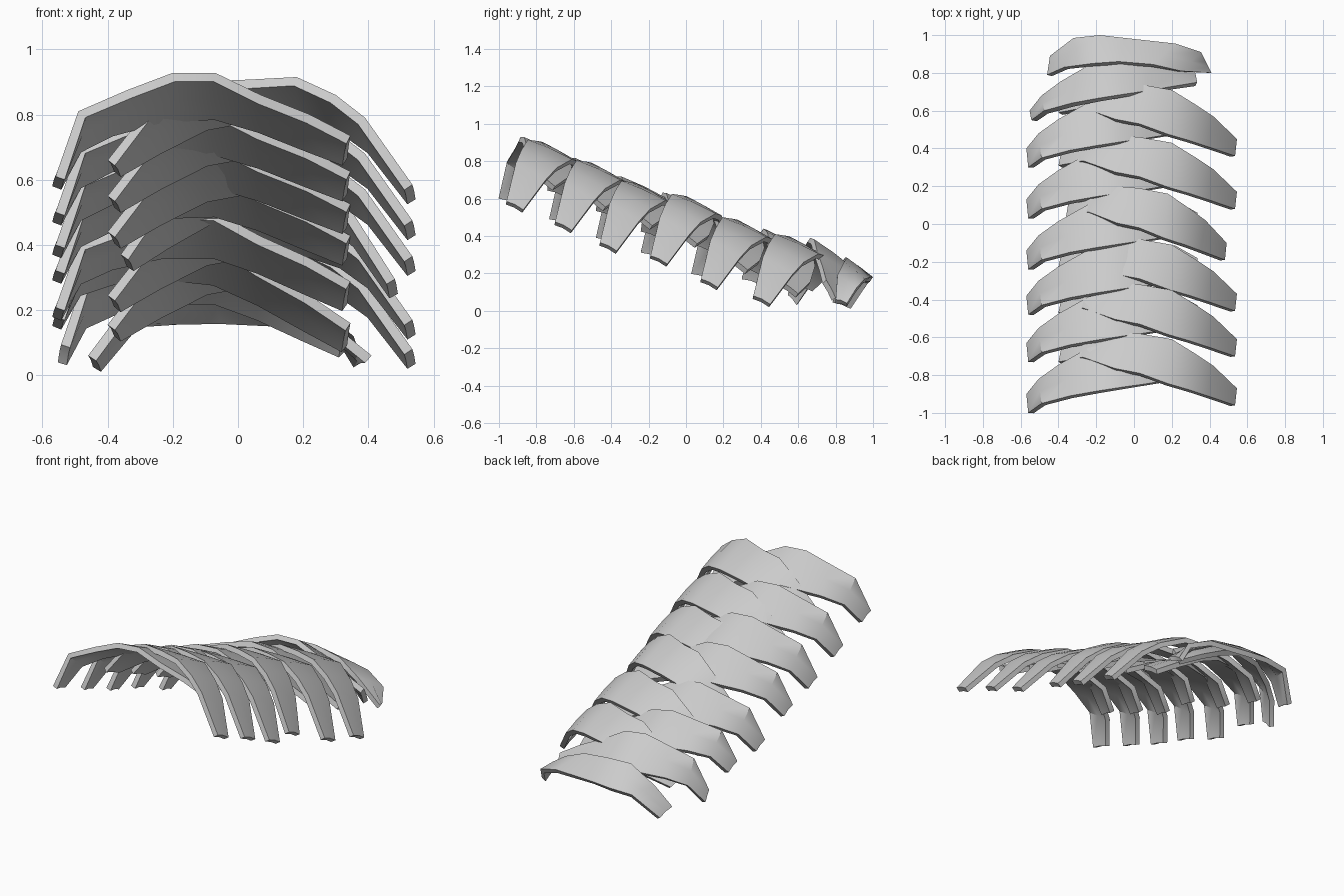
import bpy
import math

if "Cube" in bpy.data.objects:
    bpy.data.objects.remove(bpy.data.objects["Cube"])

# front edge and back edge of each plate's outer surface, left to right
LEFT_FRONT = [(-.56, -1.0, .61), (-.49, -.95, .81), (-.34, -.91, .875), (-.20, -.885, .928),
              (-.07, -.865, .928), (.07, -.845, .86), (.22, -.82, .80), (.345, -.80, .735)]
LEFT_BACK = [(-.57, -.90, .58), (-.505, -.82, .70), (-.40, -.745, .755), (-.24, -.655, .80),
             (-.07, -.62, .81), (.07, -.61, .77), (.22, -.635, .71), (.335, -.70, .665)]
RIGHT_FRONT = [(-.40, -.73, .66), (-.27, -.705, .825), (-.10, -.765, .902), (.03, -.79, .907),
               (.18, -.845, .915), (.30, -.88, .86), (.39, -.91, .79), (.535, -.96, .585)]
RIGHT_BACK = [(-.38, -.63, .625), (-.25, -.55, .70), (-.10, -.57, .775), (.03, -.58, .80),
              (.20, -.61, .81), (.33, -.69, .765), (.42, -.75, .70), (.545, -.87, .54)]
CAP_FRONT = [(-.46, .79, .06), (-.37, .83, .18), (-.22, .85, .285), (-.08, .86, .285),
             (.10, .845, .26), (.25, .81, .19), (.41, .80, .06)]
CAP_BACK = [(-.445, .89, .025), (-.32, .985, .17), (-.18, 1.0, .18), (-.05, .985, .18),
            (.22, .955, .17), (.355, .91, .12), (.38, .86, .04)]


def plate(name, front, back, dy=0, dz=0, sx=1, roll=0, back_dy=0, back_dz=0):
    """Curved band between two edges, thickened inwards."""
    n = len(front)

    def place(p, t):
        return (p[0] * sx, p[1] + dy + back_dy * t,
                p[2] + dz + back_dz * t + roll * p[0])

    fr = [place(p, 0) for p in front]
    bk = [place(p, 1) for p in back]
    # slightly raised middle row gives the band its shallow crown
    mid = [((a[0] + b[0]) / 2, (a[1] + b[1]) / 2, (a[2] + b[2]) / 2 + .006)
           for a, b in zip(fr, bk)]
    faces = [(r * n + i, r * n + i + 1, (r + 1) * n + i + 1, (r + 1) * n + i)
             for r in range(2) for i in range(n - 1)]
    me = bpy.data.meshes.new(name)
    me.from_pydata(fr + mid + bk, [], faces)
    ob = bpy.data.objects.new(name, me)
    bpy.context.collection.objects.link(ob)
    mod = ob.modifiers.new("thickness", 'SOLIDIFY')
    mod.thickness = .03
    mod.offset = -1
    # bake the thickness, then smooth the bends and keep the rims crisp
    bpy.ops.object.select_all(action='DESELECT')
    ob.select_set(True)
    bpy.context.view_layer.objects.active = ob
    bpy.ops.object.modifier_apply(modifier=mod.name)
    bpy.ops.object.shade_smooth_by_angle(angle=math.radians(40))


# plates leaning left, shingled down the slope
for i, (dy, dz, roll) in enumerate([(0, 0, 0), (.27, -.11, 0), (.52, -.21, 0), (.76, -.30, -.02),
                                    (1.03, -.43, -.05), (1.30, -.52, -.16)]):
    plate(f"left_plate_{i + 1}", LEFT_FRONT, LEFT_BACK, dy, dz, 1, roll)
# the last one lies lower at the back, tucked under the end plate
plate("left_plate_7", LEFT_FRONT, LEFT_BACK, 1.55, -.55, .97, -.06, -.05, -.025)

# plates leaning right, woven between them; the fourth is narrower
for i, (dy, dz) in enumerate([(0, 0), (.26, -.11), (.50, -.22), (.77, -.29),
                              (1.04, -.415), (1.32, -.505)]):
    plate(f"right_plate_{i + 1}", RIGHT_FRONT, RIGHT_BACK, dy, dz, .9 if i == 3 else 1)

# closing plate at the low end
plate("end_plate", CAP_FRONT, CAP_BACK)
